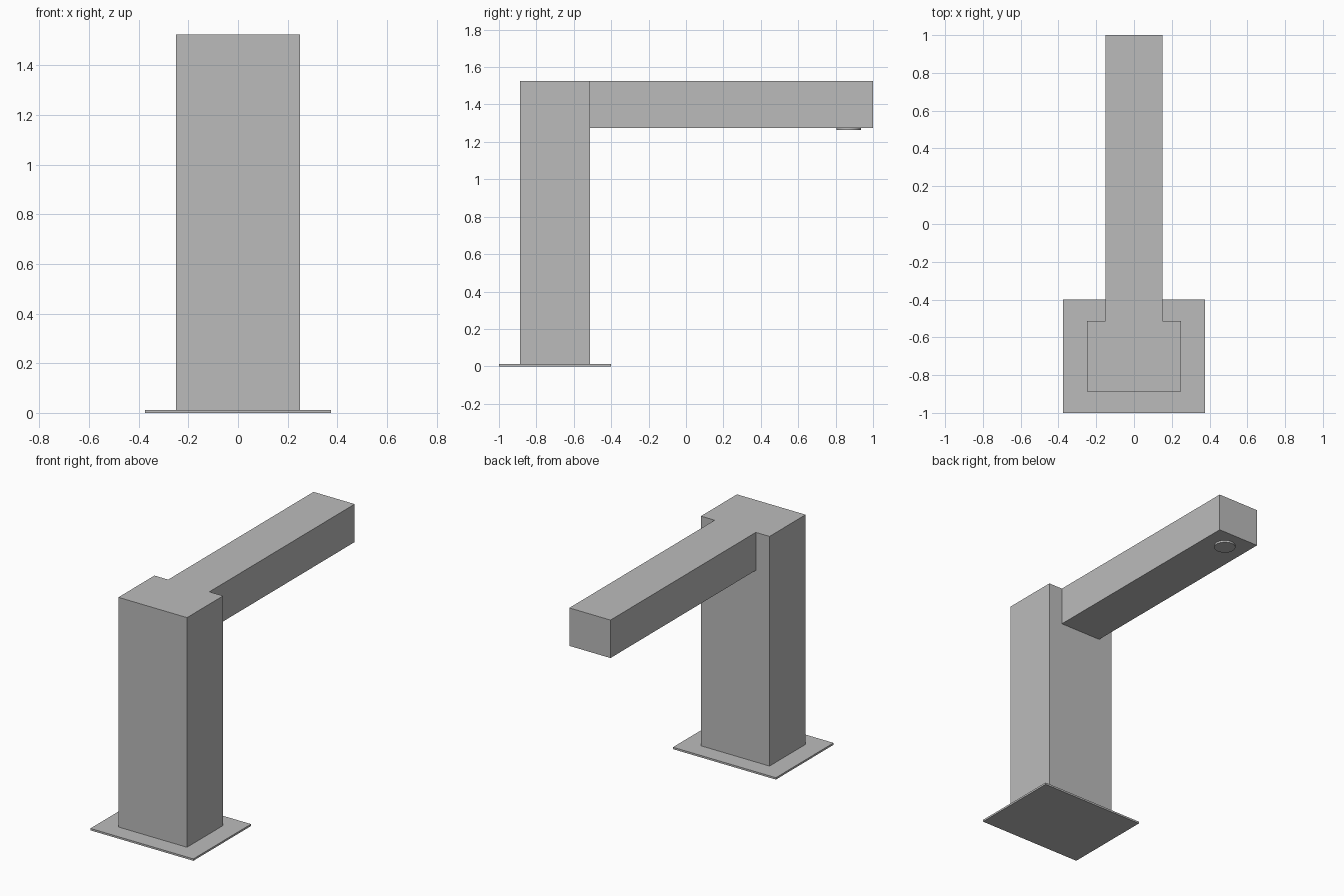
import bpy
import bmesh
from mathutils import Matrix, Vector

default_cube = bpy.data.objects.get("Cube")
if default_cube:
    bpy.data.objects.remove(default_cube, do_unlink=True)

# Single satin grey finish
grey = bpy.data.materials.new("satin_grey")
grey.use_nodes = True
colour = (0.5, 0.5, 0.5, 1)
grey.diffuse_color = colour
grey.node_tree.nodes["Principled BSDF"].inputs["Base Color"].default_value = colour


def add_object(name, bm):
    mesh = bpy.data.meshes.new(name)
    bm.to_mesh(mesh)
    bm.free()
    mesh.materials.append(grey)
    obj = bpy.data.objects.new(name, mesh)
    bpy.context.collection.objects.link(obj)
    return obj


def add_box(name, low, high):
    low, high = Vector(low), Vector(high)
    bm = bmesh.new()
    bmesh.ops.create_cube(bm, size=1, matrix=Matrix.Translation((low + high) / 2)
                          @ Matrix.Diagonal((*(high - low), 1)))
    return add_object(name, bm)


plate_top = 0.0125
top = 1.525
arm_bottom = 1.275
column_back = -0.5125

# Base plate, column and spout arm
add_box("base_plate", (-0.375, -1, 0), (0.375, -0.4, plate_top))
add_box("column", (-0.25, -0.8875, plate_top), (0.25, column_back, top))
add_box("spout_arm", (-0.15, column_back, arm_bottom), (0.15, 1, top))

# Round outlet under the free end of the arm
bm = bmesh.new()
depth = 0.0125
bmesh.ops.create_cone(bm, cap_ends=True, segments=48, radius1=0.065, radius2=0.065,
                      depth=depth,
                      matrix=Matrix.Translation((0, 0.87, arm_bottom - depth / 2)))
outlet = add_object("outlet", bm)
bpy.ops.object.select_all(action="DESELECT")
outlet.select_set(True)
bpy.context.view_layer.objects.active = outlet
bpy.ops.object.shade_smooth_by_angle()
